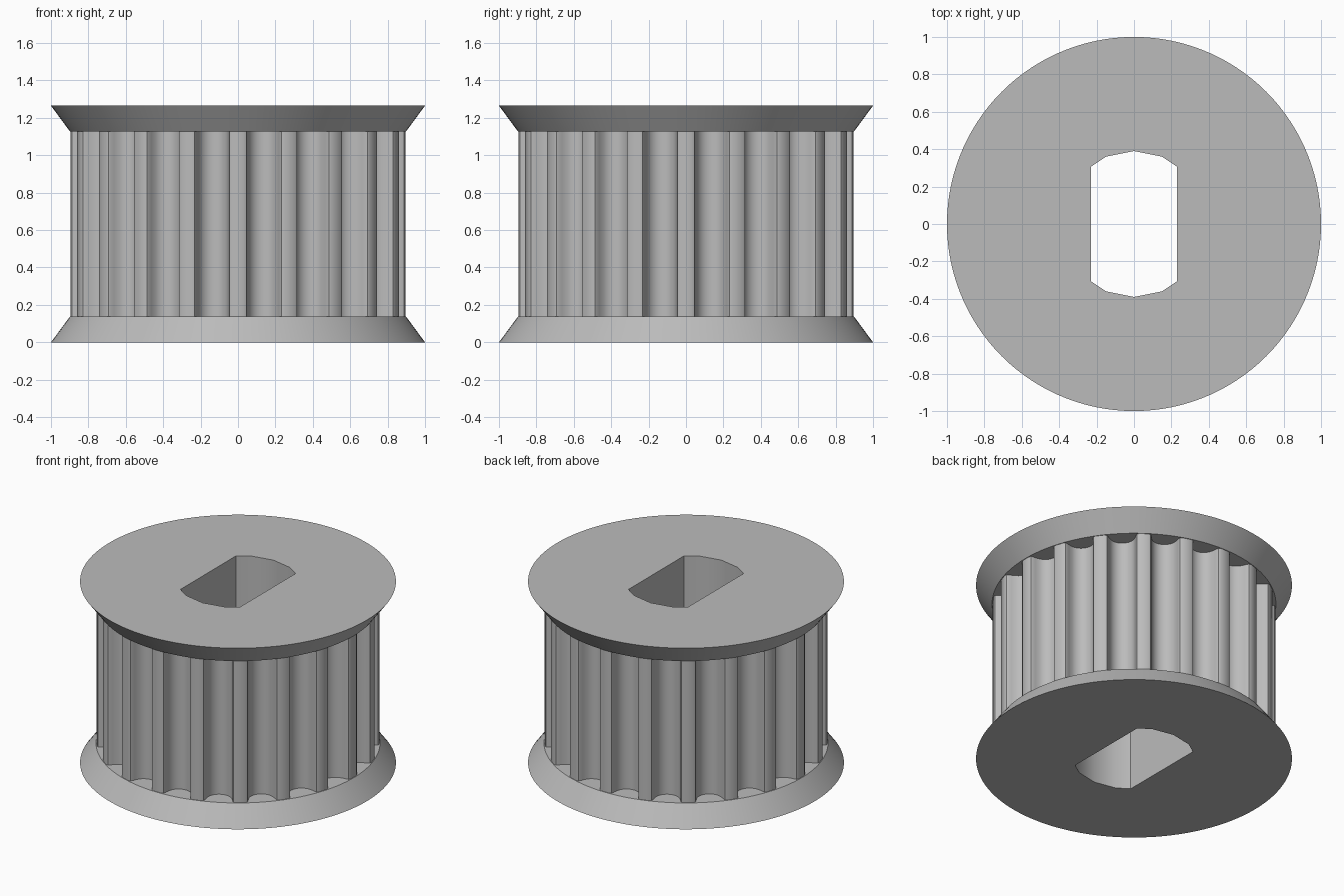
import bpy, bmesh
from math import sin, cos, pi, radians, sqrt
from mathutils import Matrix, Vector

cube = bpy.data.objects.get("Cube")
if cube:
    bpy.data.objects.remove(cube, do_unlink=True)

HEIGHT, FLANGE = 1.265, 0.137
RIM_R, NECK_R, TOOTH_R, TEETH = 1.0, 0.899, 0.895, 20


def circle(radius, count):
    return [Vector((radius * cos(2 * pi * i / count), radius * sin(2 * pi * i / count)))
            for i in range(count)]


def toothed_outline():
    # Half of one round-bottomed groove: (sideways offset, depth)
    half = [(.110, 0), (.095, .0055), (.088, .019), (.085, .035), (.080, .050),
            (.074, .065), (.066, .079), (.0525, .093), (.036, .104), (.0185, .110)]
    groove = [(-w, d) for w, d in half] + [(0, .112)] + [(w, d) for w, d in reversed(half)]
    start = sqrt(TOOTH_R ** 2 - half[0][0] ** 2)
    outline = []
    for i in range(TEETH):
        turn = Matrix.Rotation(2 * pi * (i + .5) / TEETH, 2)
        outline += [turn @ Vector((start - d, w)) for w, d in groove]
    return outline


def bore_outline():
    # Sixteen-sided hole with two flats
    flat, ring = .23, circle(.39, 16)
    corner = ring[2].lerp(ring[3], (ring[2].x - flat) / (ring[2].x - ring[3].x))
    top = [corner, ring[3], ring[4], ring[5], Vector((-corner.x, corner.y))]
    return top + [-p for p in top]


bm = bmesh.new()


def add_loop(points, z):
    verts = [bm.verts.new((p.x, p.y, z)) for p in points]
    edges = [bm.edges.new((verts[i - 1], verts[i])) for i in range(len(verts))]
    return verts, edges


def wall(a, b):
    for i in range(len(a[0])):
        bm.faces.new((a[0][i - 1], a[0][i], b[0][i], b[0][i - 1]))


def annulus(a, b):
    bmesh.ops.triangle_fill(bm, use_beauty=True, edges=a[1] + b[1])


# Each end: bore mouth, flange rim, flange neck and tooth outline
ends = []
for outer_z, inner_z in ((0, FLANGE), (HEIGHT, HEIGHT - FLANGE)):
    bore = add_loop(bore_outline(), outer_z)
    rim = add_loop(circle(RIM_R, 120), outer_z)
    neck = add_loop(circle(NECK_R, 120), inner_z)
    teeth = add_loop(toothed_outline(), inner_z)
    annulus(bore, rim)
    wall(rim, neck)
    annulus(neck, teeth)
    ends.append((bore, teeth))

# Bore walls and toothed drum join the ends
for low, high in zip(*ends):
    wall(low, high)
bmesh.ops.recalc_face_normals(bm, faces=bm.faces)

mesh = bpy.data.meshes.new("toothed_pulley")
bm.to_mesh(mesh)
bm.free()
pulley = bpy.data.objects.new("toothed_pulley", mesh)
bpy.context.collection.objects.link(pulley)

# Plain grey finish
grey = bpy.data.materials.new("plain_grey")
grey.use_nodes = True
colour = (.5, .5, .5, 1)
grey.diffuse_color = colour
grey.node_tree.nodes["Principled BSDF"].inputs["Base Color"].default_value = colour
mesh.materials.append(grey)

bpy.context.view_layer.objects.active = pulley
pulley.select_set(True)
bpy.ops.object.shade_smooth_by_angle(angle=radians(30))
